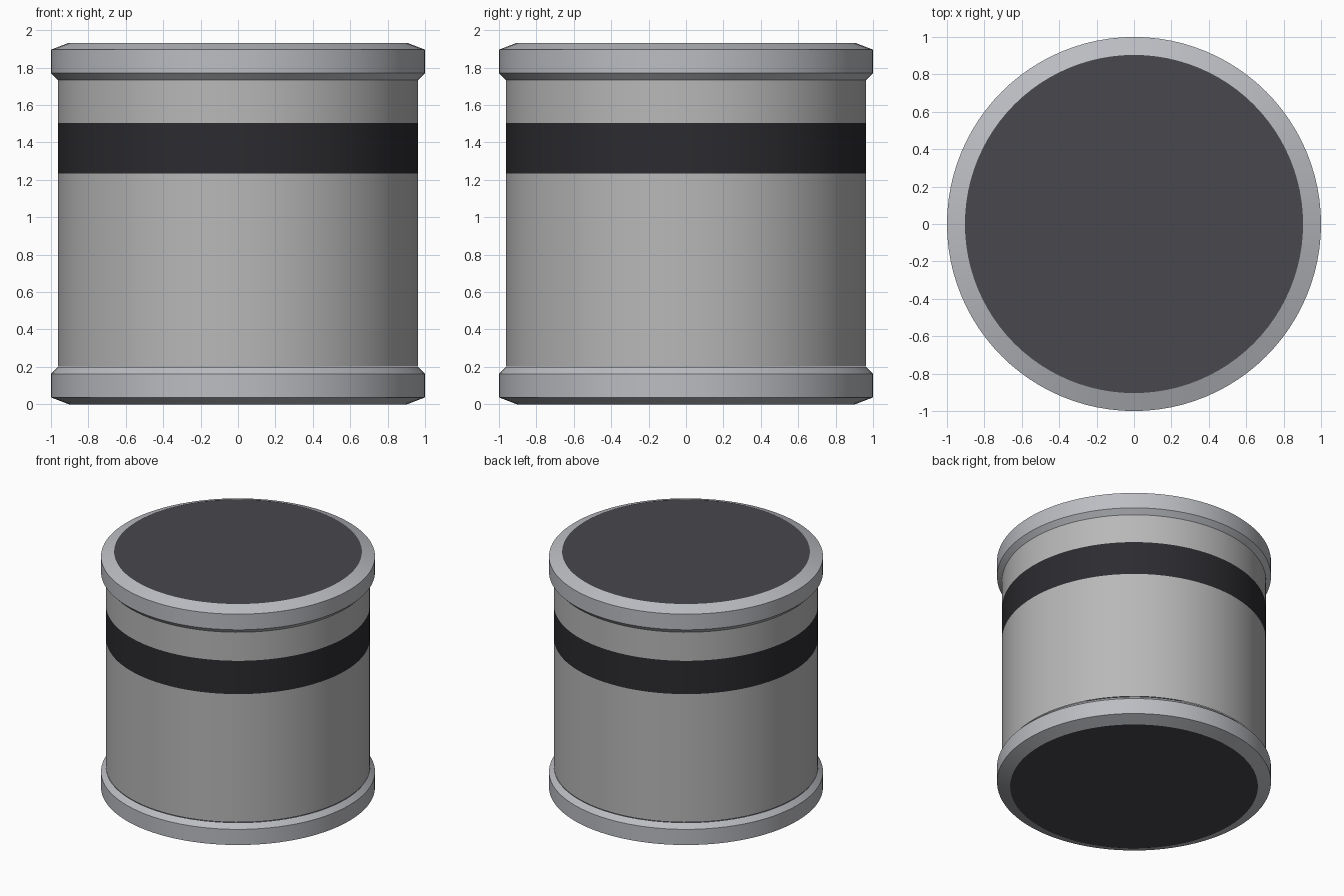
import bpy, bmesh, math

if "Cube" in bpy.data.objects:
    bpy.data.objects.remove(bpy.data.objects["Cube"])

SIDES = 96


def material(name, rgb):
    m = bpy.data.materials.new(name)
    m.diffuse_color = (*rgb, 1)
    m.use_nodes = True
    m.node_tree.nodes["Principled BSDF"].inputs["Base Color"].default_value = m.diffuse_color
    return m


shell_grey = material("shell_grey", (0.48, 0.48, 0.48))
rim_grey = material("rim_grey", (0.50, 0.51, 0.54))
band_black = material("band_black", (0.025, 0.025, 0.03))
cap_dark = material("cap_dark", (0.065, 0.065, 0.075))


def lathe(name, profile, mat):
    """Spin (radius, z) points, listed bottom to top, around z; radius 0 closes to a disc."""
    bm = bmesh.new()
    verts = [bm.verts.new((r, 0, z)) for r, z in profile]
    edges = [bm.edges.new(pair) for pair in zip(verts, verts[1:])]
    bmesh.ops.spin(bm, geom=verts + edges, cent=(0, 0, 0), axis=(0, 0, 1),
                   angle=math.tau, steps=SIDES, use_duplicate=False)
    bmesh.ops.remove_doubles(bm, verts=bm.verts, dist=1e-4)
    bm.normal_update()
    # Turn every face outward from the middle of the drum
    for f in bm.faces:
        c = f.calc_center_median()
        c.z -= 0.966
        if f.normal.dot(c) < 0:
            f.normal_flip()
    finish(name, bm, mat)


def disc(name, radius, z, up, mat):
    bm = bmesh.new()
    bmesh.ops.create_circle(bm, cap_ends=True, segments=SIDES, radius=radius)
    for v in bm.verts:
        v.co.z = z
    bm.normal_update()
    for f in bm.faces:
        if (f.normal.z > 0) != up:
            f.normal_flip()
    finish(name, bm, mat)


def finish(name, bm, mat):
    mesh = bpy.data.meshes.new(name)
    bm.to_mesh(mesh)
    bm.free()
    mesh.materials.append(mat)
    obj = bpy.data.objects.new(name, mesh)
    bpy.context.collection.objects.link(obj)
    bpy.ops.object.select_all(action='DESELECT')
    obj.select_set(True)
    bpy.context.view_layer.objects.active = obj
    bpy.ops.object.shade_smooth_by_angle(angle=math.radians(15))


H, R = 1.933, 0.963

# Drum wall with the dark stripe set flush into it
lathe("lower_wall", [(R, 0.203), (R, 1.235)], shell_grey)
lathe("stripe", [(R, 1.235), (R, 1.503)], band_black)
lathe("upper_wall", [(R, 1.503), (R, 1.735)], shell_grey)

# Bevelled end rims, mirrored top and bottom
rim = [(0.904, 0), (1.0, 0.037), (1.0, 0.163), (R, 0.2)]
lathe("bottom_rim", rim, rim_grey)
lathe("top_rim", [(r, H - z) for r, z in reversed(rim)], rim_grey)

# Flat dark end caps
disc("bottom_cap", 0.904, 0, False, cap_dark)
disc("top_cap", 0.904, H, True, cap_dark)
